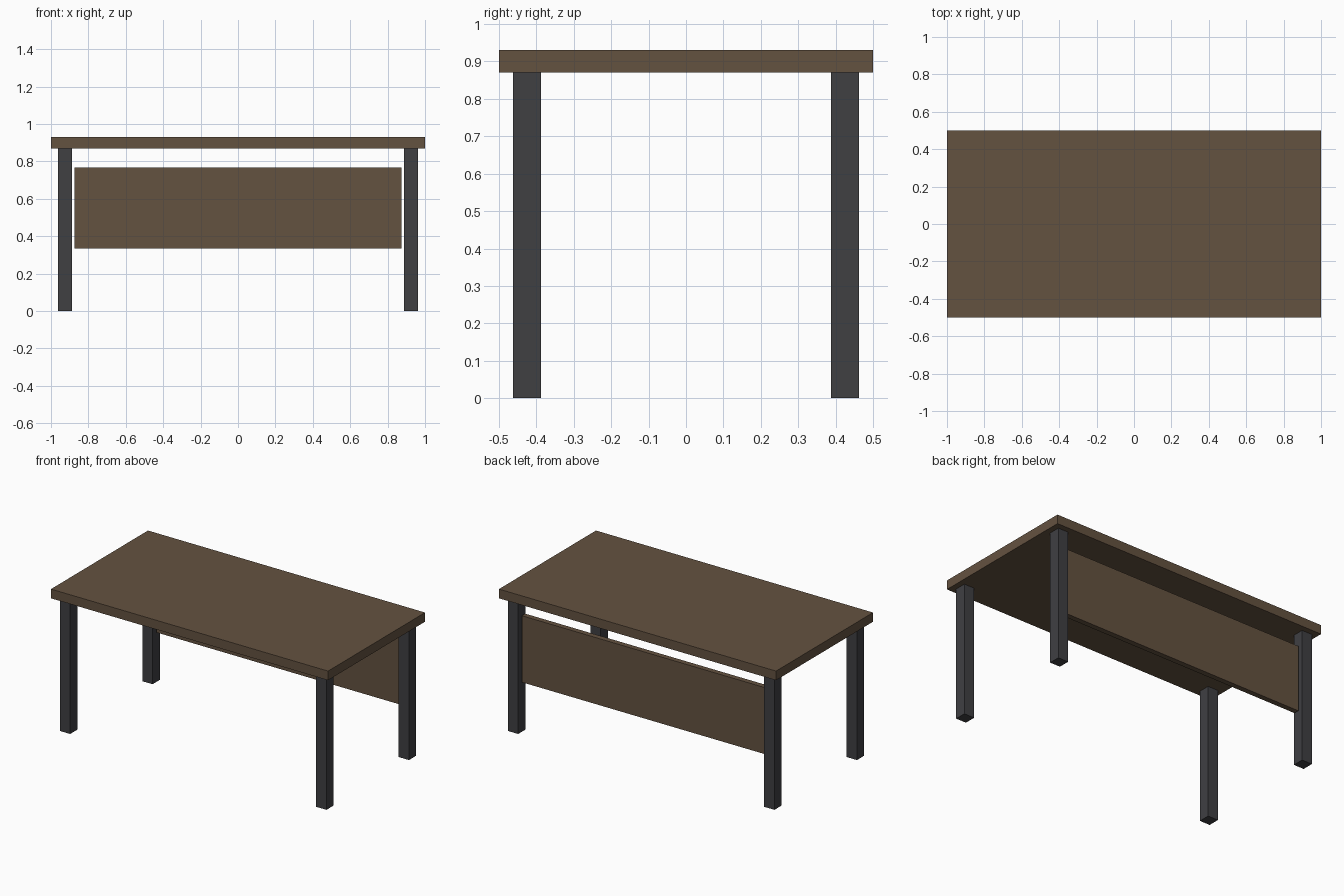
import bpy

if "Cube" in bpy.data.objects:
    bpy.data.objects.remove(bpy.data.objects["Cube"])


def material(name, color):
    m = bpy.data.materials.new(name)
    m.diffuse_color = (*color, 1.0)
    m.use_nodes = True
    m.node_tree.nodes["Principled BSDF"].inputs["Base Color"].default_value = m.diffuse_color
    return m


def box(name, x, y, z, mat):
    """Box from (min, max) extents on each axis."""
    bpy.ops.mesh.primitive_cube_add(
        size=1, location=[(a + b) / 2 for a, b in (x, y, z)])
    ob = bpy.context.object
    ob.name = name
    ob.scale = [b - a for a, b in (x, y, z)]
    bpy.ops.object.transform_apply(location=False, rotation=False, scale=True)
    ob.data.materials.append(mat)
    return ob


wood = material("brown_wood", (0.127, 0.084, 0.051))
metal = material("dark_metal", (0.05, 0.05, 0.055))

# Desk top
box("desk_top", (-1, 1), (-0.5, 0.5), (0.87, 0.93), wood)

# Modesty panel, between the back legs
box("back_panel", (-0.875, 0.875), (0.408, 0.443), (0.334, 0.768), wood)

# Four square legs
HALF = 0.037
for side, sx in (("left", -1), ("right", 1)):
    for end, sy in (("front", -1), ("back", 1)):
        cx, cy = sx * 0.925, sy * 0.425
        box(f"{end}_{side}_leg", (cx - HALF, cx + HALF),
            (cy - HALF, cy + HALF), (0, 0.87), metal)
